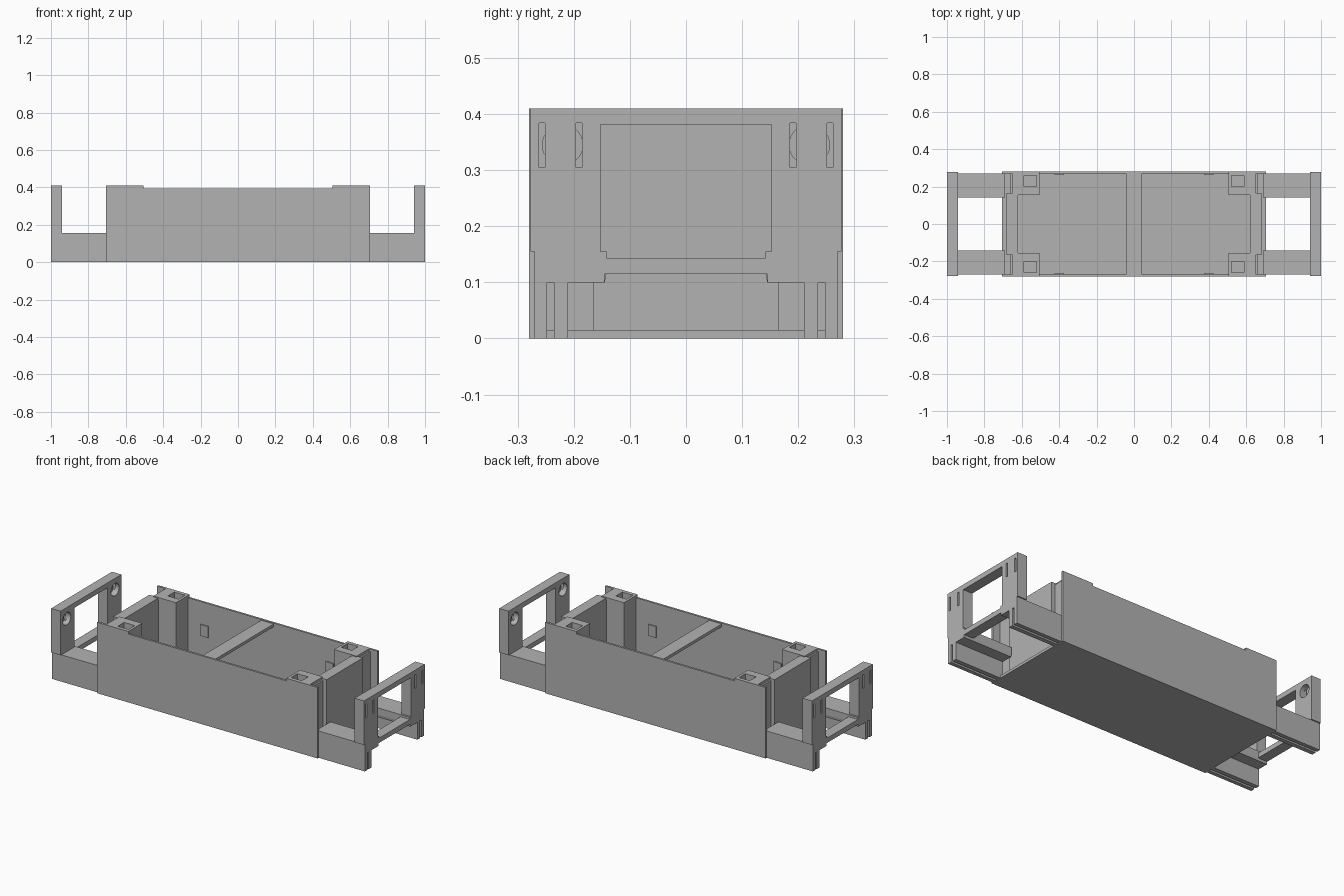
import bpy, bmesh, math

cube = bpy.data.objects.get("Cube")
if cube:
    bpy.data.objects.remove(cube, do_unlink=True)

grey = bpy.data.materials.new("plain_grey")
grey.use_nodes = True
grey.diffuse_color = (0.45, 0.45, 0.45, 1)
grey.node_tree.nodes["Principled BSDF"].inputs["Base Color"].default_value = grey.diffuse_color


def finish(name, bm):
    bmesh.ops.recalc_face_normals(bm, faces=bm.faces)
    mesh = bpy.data.meshes.new(name)
    bm.to_mesh(mesh)
    bm.free()
    mesh.materials.append(grey)
    obj = bpy.data.objects.new(name, mesh)
    bpy.context.collection.objects.link(obj)
    return obj


def prism(name, outline, axis, lo, hi):
    """Extrude a 2D outline along x (outline in y, z) or y (outline in x, z)."""
    bm = bmesh.new()
    place = (lambda a, b: (lo, a, b)) if axis == 0 else (lambda a, b: (a, lo, b))
    face = bm.faces.new([bm.verts.new(place(a, b)) for a, b in outline])
    moved = bmesh.ops.extrude_face_region(bm, geom=[face])["geom"]
    shift = [0, 0, 0]
    shift[axis] = hi - lo
    bmesh.ops.translate(bm, vec=shift, verts=[v for v in moved if isinstance(v, bmesh.types.BMVert)])
    return finish(name, bm)


def box(name, x, y, z):
    return prism(name, [(y[0], z[0]), (y[1], z[0]), (y[1], z[1]), (y[0], z[1])], 0, *x)


def disc(name, radius, x, y, z):
    outline = [(y + radius * math.cos(math.tau * i / 32), z + radius * math.sin(math.tau * i / 32))
               for i in range(32)]
    return prism(name, outline, 0, *x)


def cut(target, cutters):
    for c in cutters:
        mod = target.modifiers.new("cut", 'BOOLEAN')
        mod.operation = 'DIFFERENCE'
        mod.solver = 'EXACT'
        mod.object = c
        c.hide_render = True
        c.hide_set(True)
        c.display_type = 'WIRE'


def mirrored(half):
    """Close a symmetric outline from its +y half."""
    return half + [(-a, b) for a, b in reversed(half)]


def span(side, a, b):
    return tuple(sorted((side * a, side * b)))


# Tub: floor, side walls with raised ends, central strap
box("floor", (-0.705, 0.705), (-0.275, 0.275), (0, 0.015))
wall = mirrored([(0.705, 0), (0.705, 0.41), (0.505, 0.41), (0.505, 0.395)])
for sy, label in ((-1, "front"), (1, "back")):
    prism(label + "_wall", wall, 1, *span(sy, 0.268, 0.28))
box("centre_strap", (-0.04, 0.04), (-0.27, 0.27), (0.373, 0.39))

for sx, end in ((-1, "right"), (1, "left")):
    # End panel between the corner posts
    box(end + "_end_panel", span(sx, 0.62, 0.682), (-0.165, 0.165), (0.01, 0.405))

    # Handle frame with stepped openings
    frame = prism(end + "_handle_frame", mirrored([
        (0.145, 0.115), (0.145, 0.1), (0.21, 0.1), (0.21, 0), (0.235, 0), (0.235, 0.1),
        (0.248, 0.1), (0.248, 0), (0.27, 0), (0.27, 0.155), (0.277, 0.155), (0.277, 0.41)]),
        0, *span(sx, 0.94, 1))
    opening = prism(end + "_opening_cutter", mirrored([
        (0.142, 0.143), (0.142, 0.155), (0.152, 0.155), (0.152, 0.381)]), 0, *span(sx, 0.9, 1.1))
    cutters = [opening]
    for sy in (-1, 1):
        cutters.append(disc(end + "_socket_cutter", 0.036, span(sx, 0.9, 0.975), sy * 0.22, 0.345))
        for y in (0.185, 0.251):
            cutters.append(box(end + "_slot_cutter", span(sx, 0.965, 1.1), span(sy, y, y + 0.011),
                               (0.305, 0.384)))
    cut(frame, cutters)

    for sy, label in ((-1, "front_"), (1, "back_")):
        # Grooved arm joining tub and handle
        arm = [(0.142, 0.155), (0.142, 0.115), (0.145, 0.1), (0.21, 0.1), (0.21, 0), (0.235, 0),
               (0.235, 0.1), (0.248, 0.1), (0.248, 0), (0.27, 0), (0.27, 0.155)]
        prism(label + end + "_arm", [(sy * a, b) for a, b in arm], 0, *span(sx, 0.69, 0.945))

        # Corner post with cap and square socket
        post = box(label + end + "_post", span(sx, 0.507, 0.625), span(sy, 0.158, 0.272), (0.01, 0.398))
        cap = box(label + end + "_post_cap", span(sx, 0.505, 0.65), span(sy, 0.155, 0.278), (0.395, 0.41))
        hole = box(label + end + "_socket_cutter", span(sx, 0.52, 0.588), span(sy, 0.2, 0.258), (0.34, 0.5))
        cut(post, [hole])
        cut(cap, [hole])

        # Clip beside the end panel and small pad on the inner wall
        box(label + end + "_clip", span(sx, 0.65, 0.66), span(sy, 0.16, 0.27), (0.01, 0.395))
        box(label + end + "_pad", span(sx, 0.375, 0.425), span(sy, 0.262, 0.27), (0.2, 0.265))
